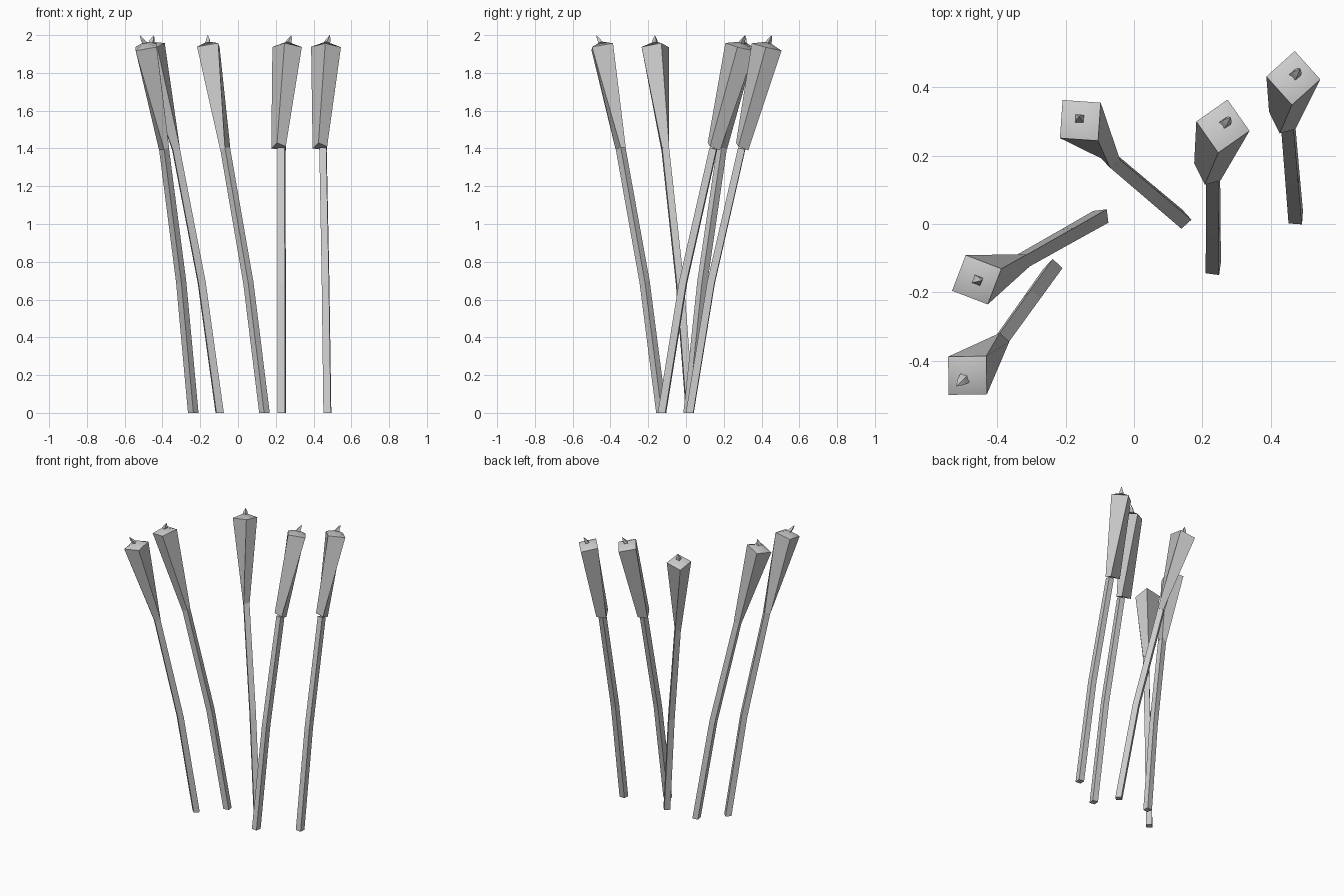
import bpy, bmesh
from math import radians, cos, sin
from mathutils import Vector

if "Cube" in bpy.data.objects:
    bpy.data.objects.remove(bpy.data.objects["Cube"])


def ring(center, axis, radius, angle):
    """Square ring around an axis; corners sit at given heading when seen from above."""
    pts = []
    for k in range(4):
        a = radians(angle + 90 * k)
        dx, dy = radius * cos(a), radius * sin(a)
        dz = -(dx * axis.x + dy * axis.y) / axis.z
        pts.append(center + Vector((dx, dy, dz)))
    return pts


def loft(name, rings, apex=None):
    """Skin square rings into a closed solid, ending in a point or a flat cap."""
    bm = bmesh.new()
    loops = [[bm.verts.new(p) for p in r] for r in rings]
    bm.faces.new(loops[0][::-1])
    for lo, hi in zip(loops, loops[1:]):
        for k in range(4):
            j = (k + 1) % 4
            bm.faces.new((lo[k], lo[j], hi[j], hi[k]))
    if apex is None:
        bm.faces.new(loops[-1])
    else:
        tip = bm.verts.new(apex)
        for k in range(4):
            bm.faces.new((loops[-1][k], loops[-1][(k + 1) % 4], tip))
    bmesh.ops.recalc_face_normals(bm, faces=bm.faces)
    mesh = bpy.data.meshes.new(name)
    bm.to_mesh(mesh)
    bm.free()
    ob = bpy.data.objects.new(name, mesh)
    bpy.context.collection.objects.link(ob)
    return ob


def smooth(ob):
    bpy.ops.object.select_all(action='DESELECT')
    ob.select_set(True)
    bpy.context.view_layer.objects.active = ob
    bpy.ops.object.shade_smooth_by_angle(angle=radians(40))


# Flared foot of the two right-hand heads, relative to the stem bend
FLARE = [(0.022, -0.018, 0.01), (0.022, 0.035, -0.01),
         (-0.055, 0.033, 0.0), (-0.024, -0.03, 0.03)]

# base xy, bend xy, head top xy, spike tip xy, stem heading, head heading, flared foot
REEDS = [
    ((-0.237, -0.130), (-0.392, -0.346), (-0.487, -0.443), (-0.520, -0.475), 2, -44, False),
    ((-0.097, 0.021), (-0.329, -0.110), (-0.460, -0.163), (-0.445, -0.165), 52, 24, False),
    ((0.140, 0.014), (-0.068, 0.190), (-0.157, 0.303), (-0.160, 0.315), -3, 41, False),
    ((0.232, -0.127), (0.231, 0.145), (0.260, 0.286), (0.283, 0.312), -53, -10, True),
    ((0.473, 0.020), (0.450, 0.295), (0.466, 0.427), (0.486, 0.455), -49, -3, True),
]

for i, (base, bend, top, tip, turn, head_turn, flared) in enumerate(REEDS, 1):
    foot = Vector((*base, 0))
    knee = Vector((*bend, 1.40))
    crown = Vector((*top, 1.937))
    mid = foot.lerp(knee, 0.41)
    mid.z = 0.69
    axis = (crown - knee).normalized()
    up = Vector((0, 0, 1))

    # Slender square stem with a slight bend halfway
    loft(f"stem_{i}", [ring(foot, up, 0.028, turn),
                       ring(mid, (knee - foot).normalized(), 0.027, turn),
                       ring(knee, axis, 0.026, turn)])

    # Head widening upward to a low pyramid cap
    if flared:
        low = [knee + Vector(p) for p in FLARE]
    else:
        low = ring(knee, axis, 0.027, turn)
    high = ring(crown, axis, 0.079, head_turn)
    smooth(loft(f"seed_head_{i}", [low, high], crown + axis * 0.03))

    # Small leaning spike on the cap
    root = crown + axis * 0.012
    point = Vector((*tip, 2.0))
    loft(f"spike_{i}", [ring(root, up, 0.02, head_turn),
                        ring(root.lerp(point, 0.55), up, 0.013, head_turn)], point)
